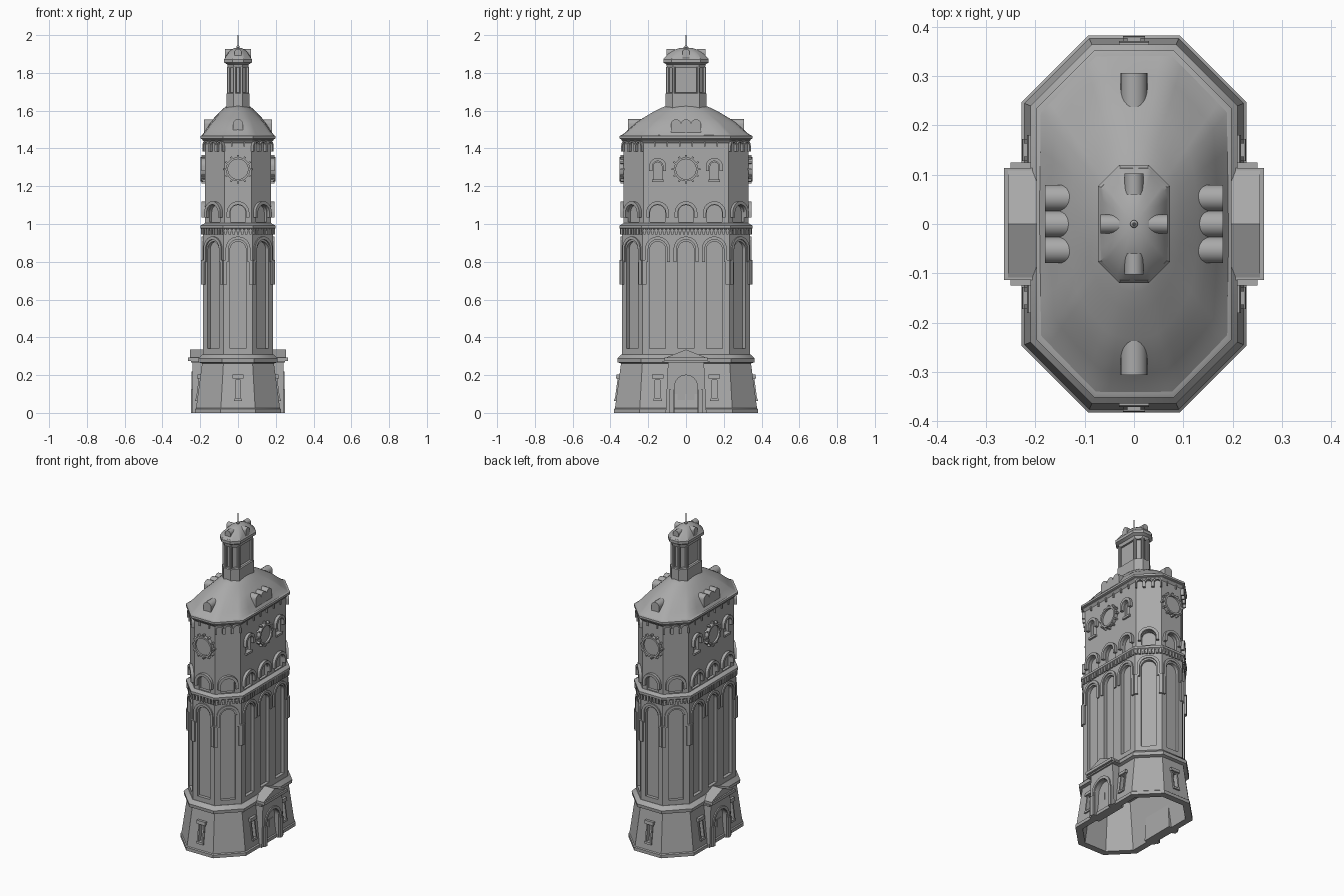
import bpy, bmesh, math
from mathutils import Matrix, Vector

if "Cube" in bpy.data.objects:
    bpy.data.objects.remove(bpy.data.objects["Cube"])

stone = bpy.data.materials.new("grey stone")
stone.use_nodes = True
stone.diffuse_color = (0.4, 0.4, 0.4, 1)
stone.node_tree.nodes["Principled BSDF"].inputs["Base Color"].default_value = (0.4, 0.4, 0.4, 1)

HALF_X, HALF_Y, CORNER = 0.2, 0.354, 0.1185   # reference octagon of the tower
WALL, DRUM = -0.014, -0.024                   # shaft and upper drum offsets from it


# ---- helpers
def finish(name, bm):
    bmesh.ops.recalc_face_normals(bm, faces=bm.faces)
    mesh = bpy.data.meshes.new(name)
    bm.to_mesh(mesh)
    bm.free()
    mesh.materials.append(stone)
    ob = bpy.data.objects.new(name, mesh)
    bpy.context.collection.objects.link(ob)
    return ob


def octagon(a, b, c):
    quarter = [(a, b - c), (a - c, b)]
    right = quarter + [(-x, y) for x, y in reversed(quarter)]
    return right + [(-x, -y) for x, y in right]


def tower_ring(d, z):
    return [(x, y, z) for x, y in octagon(HALF_X + d, HALF_Y + d, CORNER + 0.586 * d)]


def loft(bm, rings, closed=False):
    loops = [[bm.verts.new(p) for p in ring] for ring in rings]
    pairs = list(zip(loops, loops[1:]))
    if closed:
        pairs.append((loops[-1], loops[0]))
    else:
        bm.faces.new(loops[0][::-1])
        bm.faces.new(loops[-1])
    n = len(loops[0])
    for low, high in pairs:
        for i in range(n):
            j = (i + 1) % n
            bm.faces.new((low[i], low[j], high[j], high[i]))


def tower_loft(name, steps, closed=False):
    bm = bmesh.new()
    loft(bm, [tower_ring(d, z) for d, z in steps], closed)
    return finish(name, bm)


def prism(bm, pts, y0, y1, m, lean=0.0):
    # outline in the wall plane, pushed outward from y0 to y1
    a, b = ([bm.verts.new(m @ Vector((x, y + lean * z, z))) for x, z in pts] for y in (y0, y1))
    bm.faces.new(a)
    bm.faces.new(b[::-1])
    for i in range(len(pts)):
        j = (i + 1) % len(pts)
        bm.faces.new((a[i], b[i], b[j], a[j]))


def rect(x0, x1, z0, z1):
    return [(x0, z0), (x1, z0), (x1, z1), (x0, z1)]


def arch(w, z0, spring, x=0.0, flip=1, n=12):
    arc = [(x + w * math.cos(math.pi * i / n), spring + flip * w * math.sin(math.pi * i / n)) for i in range(n + 1)]
    return arc if z0 == spring else [(x + w, z0)] + arc + [(x - w, z0)]


def band(outer, inner, z0, spring, x=0.0, flip=1):
    return arch(outer, z0, spring, x, flip) + arch(inner, z0, spring, x, flip)[::-1]


def frame(normal, offset=0.0, dist=0.0):
    n = Vector((*normal, 0)).normalized()
    up = Vector((0, 0, 1))
    t = n.cross(up)
    m = Matrix((t, n, up)).transposed().to_4x4()
    m.translation = n * dist + t * offset
    return m


def cut(ob, cutter_bm):
    cutter = finish("cutter", cutter_bm)
    cutter.hide_render = True
    mod = ob.modifiers.new("cut", 'BOOLEAN')
    mod.operation, mod.solver, mod.object = 'DIFFERENCE', 'EXACT', cutter
    bpy.context.view_layer.objects.active = ob
    bpy.ops.object.modifier_apply(modifier=mod.name)
    bpy.data.objects.remove(cutter)


# ---- wall faces and bays
ENDS = [frame((0, s), 0, HALF_Y) for s in (-1, 1)]
DIAG = [frame((sx, sy), 0, (HALF_X + HALF_Y - CORNER) / math.sqrt(2)) for sx in (-1, 1) for sy in (-1, 1)]
for f, (sx, sy) in zip(DIAG, [(-1, -1), (-1, 1), (1, -1), (1, 1)]):
    f.translation = Vector((sx * (HALF_X - CORNER / 2), sy * (HALF_Y - CORNER / 2), 0))
SIDES = [frame((s, 0), 0, HALF_X) for s in (-1, 1)]
OUTER_SIDES = [frame((s, 0), o, HALF_X) for s in (-1, 1) for o in (-0.15, 0.15)]
BAYS = ENDS + DIAG + SIDES + OUTER_SIDES
FACES = [(m, 0.077) for m in ENDS] + [(m, 0.08) for m in DIAG] + [(m, 0.23) for m in SIDES]

# ---- battered base with window niches, hollow inside
base = tower_loft("base", [(0.028, 0), (0.028, 0.02), (0.022, 0.025), (-0.01, 0.262), (0.008, 0.268),
                           (0.01, 0.288), (-0.012, 0.31), (-0.05, 0.31), (-0.012, 0)], closed=True)
LEAN, FOOT = -0.135, 0.0254
niches, frames = bmesh.new(), bmesh.new()
for m in ENDS + OUTER_SIDES:
    prism(niches, rect(-0.013, 0.013, 0.075, 0.175), FOOT - 0.02, FOOT + 0.03, m, LEAN)
    for s in (-1, 1):
        prism(frames, rect(s * 0.013, s * 0.022, 0.065, 0.185), FOOT - 0.01, FOOT + 0.007, m, LEAN)
    prism(frames, rect(-0.022, 0.022, 0.062, 0.075), FOOT - 0.01, FOOT + 0.01, m, LEAN)
    prism(frames, rect(-0.03, 0.03, 0.182, 0.202), FOOT - 0.01, FOOT + 0.016, m, LEAN)
cut(base, niches)
finish("base_window_frames", frames)

# ---- shaft with tall arched recesses
shaft = tower_loft("shaft", [(WALL, 0.295), (WALL, 0.96)])
recesses, moulds = bmesh.new(), bmesh.new()
for m in BAYS:
    prism(recesses, arch(0.042, 0.34, 0.865), WALL - 0.02, WALL + 0.03, m)
    prism(moulds, band(0.066, 0.05, 0.8, 0.868), WALL - 0.005, WALL + 0.008, m)
for m, half in FACES:
    for s in (-1, 1):
        prism(moulds, rect(s * (half - 0.02), s * half, 0.68, 0.81), WALL - 0.005, WALL + 0.011, m)
cut(shaft, recesses)
finish("shaft_arch_mouldings", moulds)

# ---- middle cornice with dentils
tower_loft("middle_cornice", [(WALL, 0.955), (-0.008, 0.972), (-0.002, 0.978), (-0.002, 0.992), (DRUM, 1.004)])
dentils = bmesh.new()
for m, half in FACES:
    count = round(half / 0.0105)
    for i in range(count):
        x = (i + 0.5 - count / 2) * 2 * half / count
        prism(dentils, rect(x - 0.006, x + 0.006, 0.944, 0.976), WALL - 0.005, -0.004, m)
finish("dentils", dentils)

# ---- upper drum with gallery arches and small windows
drum = tower_loft("upper_drum", [(DRUM, 0.99), (DRUM, 1.43), (-0.012, 1.445), (-0.012, 1.455)])
openings, hoods = bmesh.new(), bmesh.new()
for m in BAYS:
    prism(openings, arch(0.04, 1.01, 1.06), DRUM - 0.018, DRUM + 0.03, m)
    prism(hoods, band(0.06, 0.043, 1.035, 1.06), DRUM - 0.005, DRUM + 0.018, m)
for m in OUTER_SIDES:
    prism(openings, arch(0.022, 1.235, 1.305), DRUM - 0.018, DRUM + 0.03, m)
    prism(hoods, band(0.045, 0.028, 1.28, 1.305), DRUM - 0.005, DRUM + 0.018, m)
    prism(hoods, rect(-0.03, 0.03, 1.222, 1.235), DRUM - 0.005, DRUM + 0.012, m)
cut(drum, openings)
finish("drum_arch_hoods", hoods)

# ---- corbel arches under the eaves
corbels = bmesh.new()
for m in DIAG:
    for x in (-0.05, 0, 0.05):
        prism(corbels, band(0.025, 0.017, 1.385, 1.415, x), DRUM - 0.005, DRUM + 0.017, m)
for m, half in FACES:
    if m in DIAG:
        continue
    count = 2 if half < 0.1 else 6
    for i in range(count):
        x = (i + 0.5 - count / 2) * 0.066
        prism(corbels, rect(x - 0.004, x + 0.004, 1.41, 1.435), DRUM - 0.005, DRUM + 0.008, m)
finish("corbels", corbels)

# ---- four clocks
clocks = bmesh.new()
for m in ENDS + SIDES:
    for flip in (-1, 1):
        prism(clocks, band(0.064, 0.053, 1.29, 1.29, 0, flip), DRUM - 0.004, DRUM + 0.022, m)
        prism(clocks, arch(0.053, 1.29, 1.29, 0, flip), DRUM - 0.004, DRUM + 0.01, m)
    for i in range(12):
        turn = Matrix.Translation((0, 0, 1.29)) @ Matrix.Rotation(i * math.pi / 6, 4, 'Y')
        prism(clocks, rect(-0.005, 0.005, 0.06, 0.076), DRUM - 0.004, DRUM + 0.018, m @ turn)
finish("clocks", clocks)

# ---- main roof
tower_loft("eaves", [(-0.012, 1.448), (-0.002, 1.453), (-0.002, 1.466), (-0.01, 1.47)])


def dome(name, a, b, c, profile, split=6):
    corners = [Vector(p) for p in octagon(a, b, c)]
    outline = [p.lerp(q, i / split) for p, q in zip(corners, corners[1:] + corners[:1]) for i in range(split)]
    rings = []
    for s, z in profile:
        blend = min(1, (1 - s) * 2)
        rings.append([(*(p.lerp(p / math.hypot(p.x / a, p.y / b), blend) * s), z) for p in outline])
    bm = bmesh.new()
    loft(bm, rings)
    return finish(name, bm)


dome("roof", 0.197, 0.352, 0.117, [(1, 1.462), (0.93, 1.48), (0.86, 1.502), (0.76, 1.535), (0.66, 1.558),
                                  (0.5, 1.592), (0.39, 1.612), (0.28, 1.628)])
dormers = bmesh.new()
for s in (-1, 1):
    prism(dormers, arch(0.027, 1.475, 1.528), 0.23, 0.306, frame((0, s)))
    for y in (-0.053, 0, 0.053):
        prism(dormers, arch(0.0265, 1.475, 1.528), 0.12, 0.18, frame((s, 0), y))
    prism(dormers, arch(0.019, 1.87, 1.908), 0.06, 0.102, frame((0, s)))
    prism(dormers, arch(0.019, 1.87, 1.908), 0.03, 0.068, frame((s, 0)))
finish("dormers", dormers)

# ---- lantern
lantern = bmesh.new()
for steps in ([(0.0, 1.6), (0.0, 1.69), (-0.006, 1.695)], [(-0.02, 1.69), (-0.02, 1.85)],
              [(-0.008, 1.825), (-0.004, 1.845), (0.012, 1.855), (0.012, 1.872), (0.006, 1.88)]):
    loft(lantern, [[(x, y, z) for x, y in octagon(0.061 + d, 0.108 + d, 0.036 + 0.586 * d)] for d, z in steps])
for x, y in octagon(0.05, 0.097, 0.032):
    loft(lantern, [[(x + u, y + v, z) for u, v in octagon(0.009, 0.009, 0.004)] for z in (1.69, 1.83)])
finish("lantern", lantern)
dome("lantern_roof", 0.07, 0.117, 0.04, [(1, 1.875), (0.9, 1.89), (0.75, 1.907), (0.55, 1.921),
                                       (0.3, 1.931), (0.05, 1.934)])
spire = bmesh.new()
bmesh.ops.create_cone(spire, cap_ends=True, segments=8, radius1=0.004, radius2=0.002, depth=0.08,
                      matrix=Matrix.Translation((0, 0, 1.96)))
bmesh.ops.create_uvsphere(spire, u_segments=12, v_segments=8, radius=0.008,
                          matrix=Matrix.Translation((0, 0, 1.938)))
finish("spire", spire)

# ---- entrance porches
for side, s in (("left", 1), ("right", -1)):
    m = frame((s, 0))
    body, door, trim = bmesh.new(), bmesh.new(), bmesh.new()
    prism(body, [(-0.108, 0), (0.108, 0), (0.095, 0.272), (-0.095, 0.272)], 0.17, 0.24, m)
    prism(door, arch(0.06, -0.01, 0.14), 0.212, 0.3, m)
    prism(trim, band(0.08, 0.063, 0.125, 0.14), 0.23, 0.247, m)
    for k in (-1, 1):
        prism(trim, rect(k * 0.066, k * 0.09, 0, 0.125), 0.23, 0.25, m)
        prism(trim, rect(k * 0.004, k * 0.045, 0.01, 0.13), 0.205, 0.216, m)
    prism(trim, rect(-0.125, 0.125, 0.266, 0.276), 0.17, 0.25, m)
    prism(trim, rect(-0.114, 0.114, 0.274, 0.292), 0.17, 0.264, m)
    prism(trim, [(-0.108, 0.292), (0.108, 0.292), (0, 0.335)], 0.17, 0.255, m)
    cut(finish(side + "_porch", body), door)
    finish(side + "_porch_trim", trim)

# ---- smooth curves, keep edges sharp
for ob in bpy.context.collection.objects:
    ob.select_set(ob.type == 'MESH' and stone.name in ob.data.materials)
bpy.context.view_layer.objects.active = bpy.data.objects["roof"]
bpy.ops.object.shade_smooth_by_angle(angle=math.radians(32))
